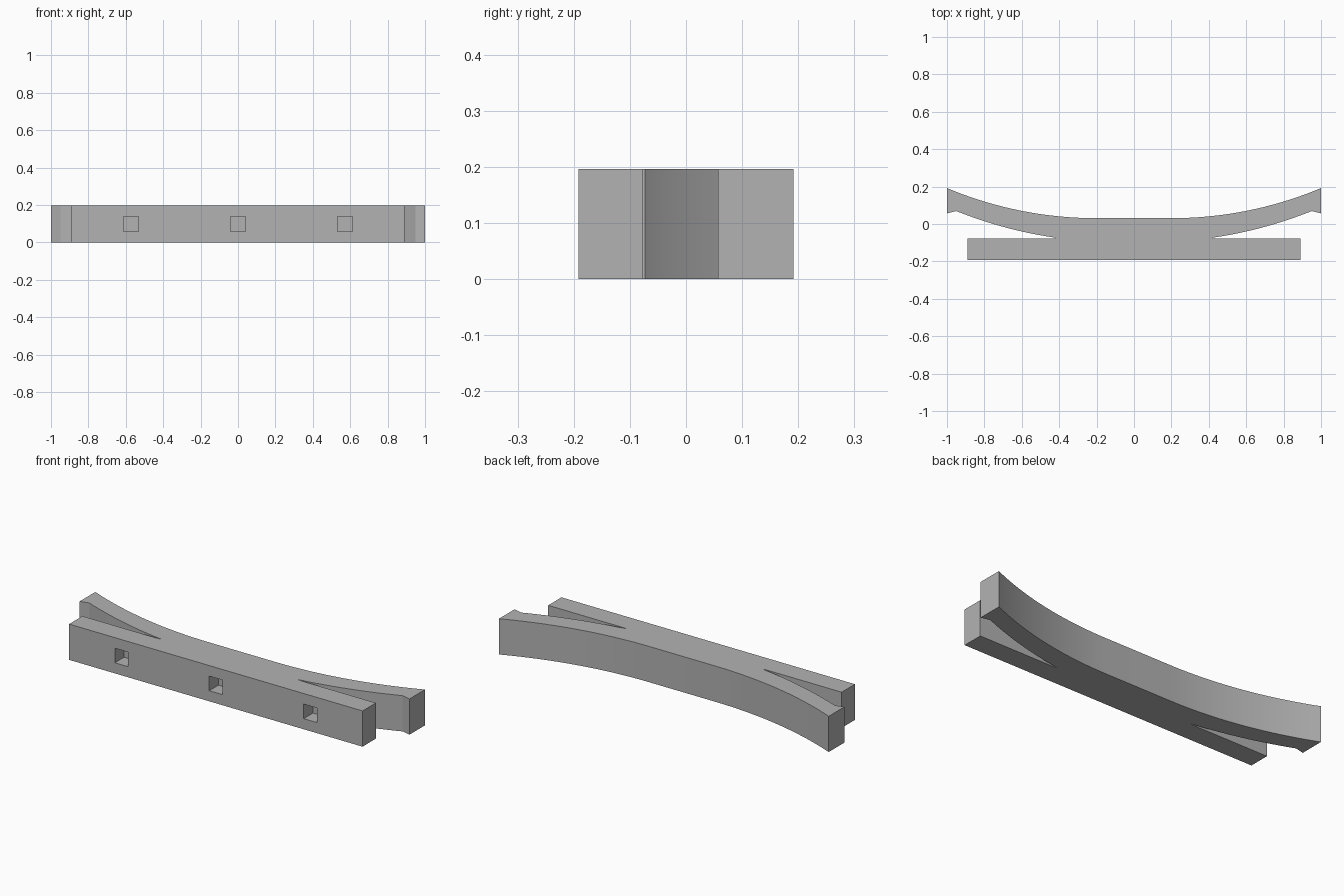
import bpy
import bmesh
from math import asin, cos, sin

cube = bpy.data.objects.get("Cube")
if cube:
    bpy.data.objects.remove(cube, do_unlink=True)

HEIGHT = 0.196
FRONT, BAR_BACK, BACK = -0.192, -0.077, 0.192
BAR_HALF = 0.89
HOLE = 0.08
STEPS = 20

grey = bpy.data.materials.new("plain grey")
grey.diffuse_color = (0.45, 0.45, 0.45, 1)
grey.use_nodes = True
grey.node_tree.nodes["Principled BSDF"].inputs["Base Color"].default_value = grey.diffuse_color

# Half outline, from the front of the bar round to the back centre
half = [(BAR_HALF, FRONT), (BAR_HALF, BAR_BACK), (0.42, BAR_BACK)]

# Front of the curved arm
for i in range(STEPS + 1):
    u = 0.53 * i / STEPS
    half.append((0.42 + u, -0.073 + 0.14 * u + 0.241 * u * u))

# Arm tip, then the back arc running in to the flat middle
half.append((1.0, 0.057))
flat, middle = 0.2, 0.031
run, rise = 1 - flat, BACK - middle
radius = (run ** 2 + rise ** 2) / (2 * rise)
sweep = asin(run / radius)
for i in range(STEPS + 1):
    a = sweep * (1 - i / STEPS)
    half.append((flat + radius * sin(a), middle + radius * (1 - cos(a))))

outline = half + [(-x, y) for x, y in reversed(half)]

# Extrude the outline upwards
bm = bmesh.new()
base = bm.faces.new([bm.verts.new((x, y, 0)) for x, y in outline])
top = bmesh.ops.extrude_face_region(bm, geom=[base])["geom"]
bmesh.ops.translate(bm, vec=(0, 0, HEIGHT),
                    verts=[v for v in top if isinstance(v, bmesh.types.BMVert)])
bmesh.ops.recalc_face_normals(bm, faces=bm.faces)
mesh = bpy.data.meshes.new("curved_bracket")
bm.to_mesh(mesh)
bm.free()
mesh.materials.append(grey)
bracket = bpy.data.objects.new("curved_bracket", mesh)
bpy.context.collection.objects.link(bracket)

# Square blind sockets in the front of the bar
for x in (-0.573, 0, 0.573):
    bpy.ops.mesh.primitive_cube_add(size=1, location=(x, FRONT, HEIGHT / 2))
    cutter = bpy.context.object
    cutter.name = "socket_cutter"
    cutter.scale = (HOLE, 2 * HOLE, HOLE)
    cutter.data.materials.append(grey)
    cutter.hide_render = True
    cut = bracket.modifiers.new("socket", 'BOOLEAN')
    cut.operation = 'DIFFERENCE'
    cut.solver = 'EXACT'
    cut.object = cutter
    bpy.ops.object.select_all(action='DESELECT')
    bracket.select_set(True)
    bpy.context.view_layer.objects.active = bracket
    bpy.ops.object.modifier_apply(modifier=cut.name)
    bpy.data.objects.remove(cutter, do_unlink=True)

bpy.ops.object.shade_smooth_by_angle(angle=0.2)
